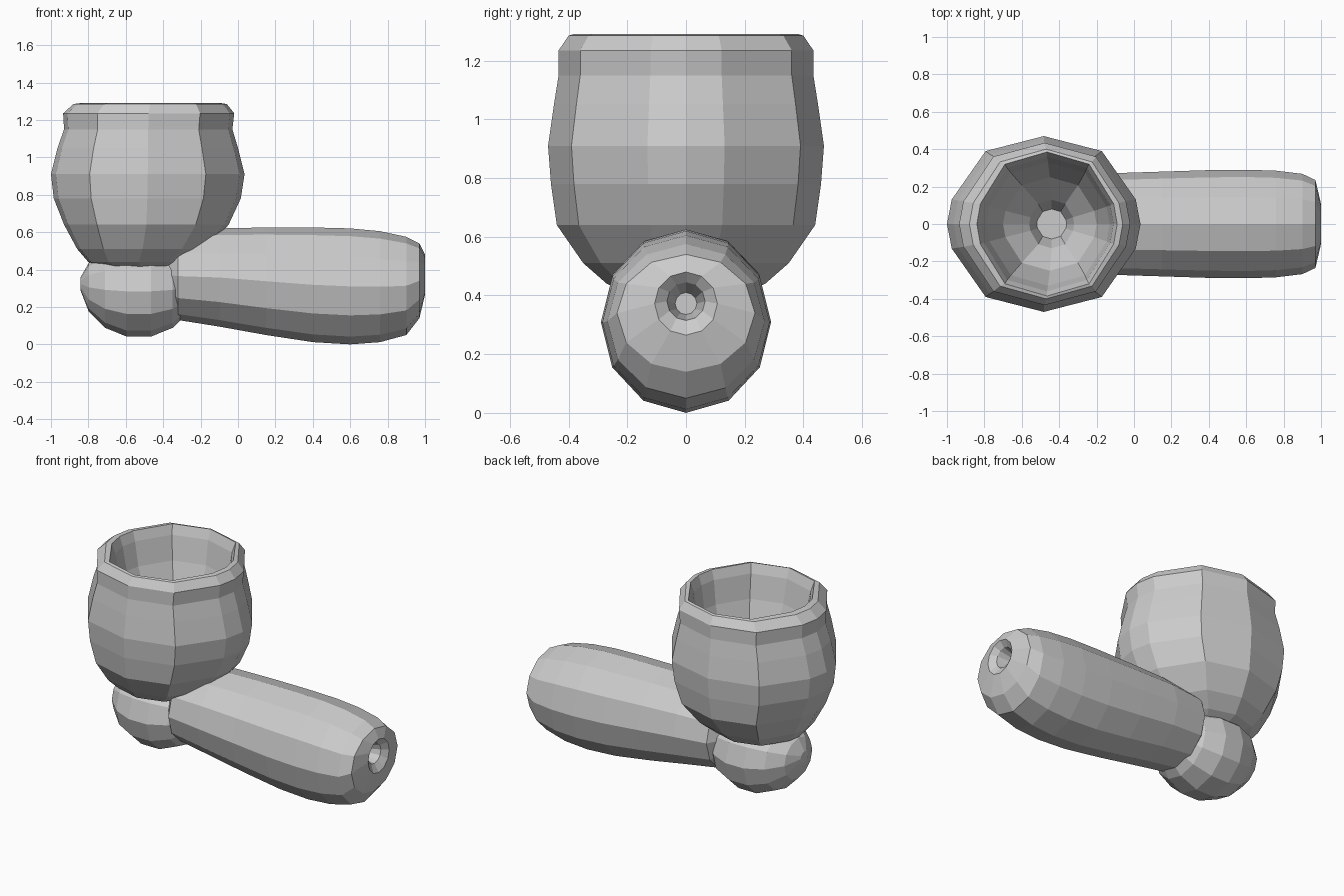
import bpy, bmesh, math
from mathutils import Vector

cube = bpy.data.objects.get("Cube")
if cube:
    bpy.data.objects.remove(cube)

clay = bpy.data.materials.new("pale_grey_clay")
clay.use_nodes = True
colour = (0.6, 0.6, 0.6, 1)
clay.diffuse_color = colour
clay.node_tree.nodes["Principled BSDF"].inputs["Base Color"].default_value = colour


def loft(name, rings):
    """Skin a list of closed rings and cap both ends, with flat faces."""
    bm = bmesh.new()
    loops = [[bm.verts.new(p) for p in ring] for ring in rings]
    n = len(loops[0])
    for a, b in zip(loops, loops[1:]):
        for i in range(n):
            j = (i + 1) % n
            bm.faces.new((a[i], a[j], b[j], b[i]))
    bm.faces.new(loops[0])
    bm.faces.new(loops[-1])
    bmesh.ops.recalc_face_normals(bm, faces=bm.faces)
    mesh = bpy.data.meshes.new(name)
    bm.to_mesh(mesh)
    bm.free()
    mesh.materials.append(clay)
    obj = bpy.data.objects.new(name, mesh)
    bpy.context.collection.objects.link(obj)
    return obj


# Bowl cross-section: a twelve-sided outline, blunt at the front and back
quarter = [(1, 0), (0.95, 0.28), (0.6, 0.83), (0, 1)]
outline = quarter + [(-x, y) for x, y in quarter[-2::-1]]
outline += [(x, -y) for x, y in outline[-2:0:-1]]


def bowl_ring(left, right, half_y, z):
    cx, rx = (left + right) / 2, (right - left) / 2
    return [Vector((cx + rx * u, half_y * v, z)) for u, v in outline]


# Bowl: outer wall upwards, over the rim, then down the hollow
bowl_levels = [
    (-0.70, -0.34, 0.18, 0.40), (-0.80, -0.26, 0.27, 0.44),
    (-0.86, -0.16, 0.35, 0.51), (-0.93, -0.05, 0.44, 0.64),
    (-0.985, 0.015, 0.46, 0.78), (-1.0, 0.035, 0.47, 0.91),
    (-0.965, 0.0, 0.45, 1.05), (-0.93, -0.03, 0.434, 1.15),
    (-0.935, -0.02, 0.434, 1.235), (-0.88, -0.06, 0.40, 1.285),
    (-0.84, -0.09, 0.385, 1.29),
    (-0.82, -0.11, 0.36, 1.23), (-0.79, -0.13, 0.33, 1.08),
    (-0.70, -0.20, 0.25, 0.84), (-0.56, -0.32, 0.13, 0.70),
    (-0.52, -0.36, 0.08, 0.58),
]
loft("bowl", [bowl_ring(*level) for level in bowl_levels])


def stem_ring(x, low, high, half_y):
    cz, rz = (low + high) / 2, (high - low) / 2
    angles = [math.tau * i / 12 for i in range(12)]
    return [Vector((x, half_y * math.cos(a), cz + rz * math.sin(a))) for a in angles]


# Stem: from the knob out to the mouth end, then back into the bore
stem_levels = [
    (-0.37, 0.20, 0.54, 0.18), (-0.32, 0.13, 0.60, 0.25),
    (-0.10, 0.095, 0.62, 0.272), (0.15, 0.05, 0.625, 0.28),
    (0.40, 0.012, 0.625, 0.288), (0.60, 0.0, 0.62, 0.29),
    (0.76, 0.012, 0.605, 0.285), (0.90, 0.05, 0.575, 0.268),
    (0.97, 0.14, 0.54, 0.235), (1.0, 0.265, 0.48, 0.107),
    (0.97, 0.315, 0.445, 0.065), (0.86, 0.335, 0.41, 0.037),
]
loft("stem", [stem_ring(*level) for level in stem_levels])

# Rounded knob under the bowl
rings = []
for i in range(8):
    a = math.pi * (i + 0.35) / 7.7
    x, r = -0.53 - 0.315 * math.cos(a), math.sin(a)
    rings.append(stem_ring(x, 0.33 - 0.295 * r, 0.33 + 0.2 * r, 0.27 * r))
loft("knob", rings)
